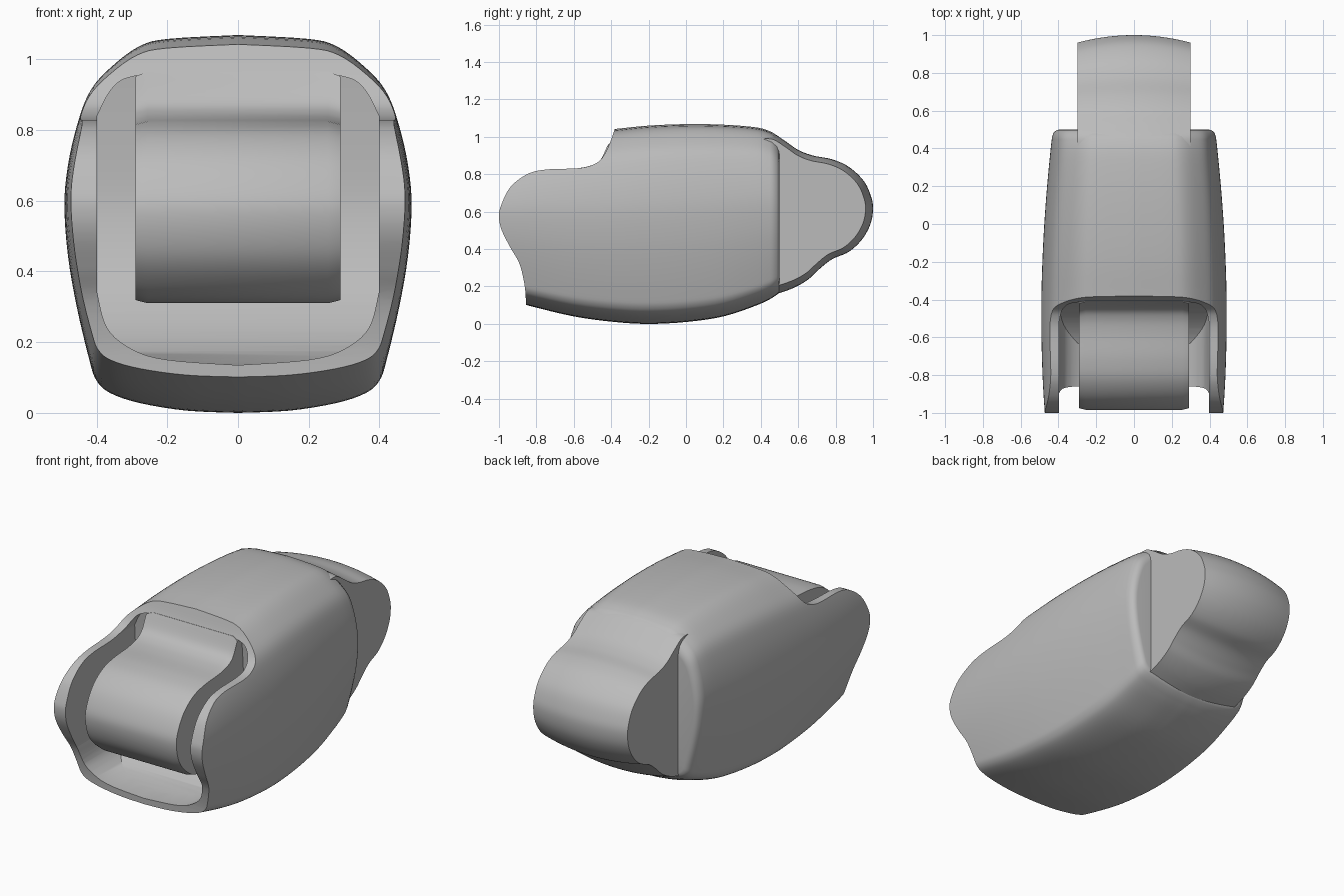
import bpy
import bmesh

cube = bpy.data.objects.get("Cube")
if cube:
    bpy.data.objects.remove(cube, do_unlink=True)

grey = bpy.data.materials.new("neutral grey")
grey.use_nodes = True
GREY = (0.5, 0.5, 0.5, 1)
grey.diffuse_color = GREY
grey.node_tree.nodes["Principled BSDF"].inputs["Base Color"].default_value = GREY


def spline(pts, steps=5):
    """Smooth open curve through tuples of any size."""
    p = [pts[0]] + list(pts) + [pts[-1]]
    out = []
    for a, b, c, d in zip(p, p[1:], p[2:], p[3:]):
        for i in range(steps):
            t = i / steps
            out.append(tuple(
                0.5 * (2 * q + (r - o) * t + (2 * o - 5 * q + 4 * r - s) * t * t
                       + (3 * q - o - 3 * r + s) * t ** 3)
                for o, q, r, s in zip(a, b, c, d)))
    return out + [tuple(pts[-1])]


def mirrored(half):
    """Close a half section by mirroring it in x."""
    return half + [(-x, z) for x, z in reversed(half[1:-1])]


def loft(name, rings):
    """Skin a row of closed rings and cap both ends."""
    bm = bmesh.new()
    rows = [[bm.verts.new(v) for v in ring] for ring in rings]
    n = len(rows[0])
    for a, b in zip(rows, rows[1:]):
        for i in range(n):
            j = (i + 1) % n
            bm.faces.new((a[i], a[j], b[j], b[i]))
    bm.faces.new(rows[0])
    bm.faces.new(rows[-1])
    bmesh.ops.recalc_face_normals(bm, faces=bm.faces[:])
    mesh = bpy.data.meshes.new(name)
    bm.to_mesh(mesh)
    bm.free()
    mesh.materials.append(grey)
    ob = bpy.data.objects.new(name, mesh)
    bpy.context.collection.objects.link(ob)
    return ob


def across(name, profile, slices, centre=(0, 0)):
    """Sweep a (y, z) profile along x, scaled about a centre at each slice."""
    cy, cz = centre
    return loft(name, [[(x, cy + (y - cy) * s, cz + (z - cz) * s) for y, z in profile]
                       for x, s in slices])


def activate(ob):
    bpy.ops.object.select_all(action='DESELECT')
    ob.select_set(True)
    bpy.context.view_layer.objects.active = ob


def cut(ob, tool, operation='DIFFERENCE'):
    tool.hide_render = True
    activate(ob)
    mod = ob.modifiers.new("cut", 'BOOLEAN')
    mod.operation = operation
    mod.solver = 'EXACT'
    mod.object = tool
    bpy.ops.object.modifier_apply(modifier=mod.name)
    bpy.data.objects.remove(tool, do_unlink=True)


# Shell: rounded section as fractions of half width and height
section = mirrored(spline([
    (0, 1), (.41, .99), (.58, .972), (.74, .92), (.86, .86), (.93, .776),
    (.98, .67), (1, .56), (.98, .42), (.93, .28), (.86, .14), (.82, .085),
    (.74, .052), (.57, .026), (.3, .006), (0, 0)], 4))
# Stations: y, half width, bottom, top
stations = spline([
    (-1.1, .465, .17, .93), (-.85, .482, .1, .985), (-.6, .49, .04, 1.02),
    (-.38, .49, .01, 1.042), (-.2, .485, 0, 1.06), (0, .475, .01, 1.068),
    (.2, .46, .04, 1.065), (.38, .443, .1, 1.05), (.46, .434, .138, 1.025)], 4)
stations += [(.485, .425, .155, 1.005), (.497, .41, .167, .985), (.5, .395, .178, .97)]
shell = loft("shell", [[(x * w, y, lo + z * (hi - lo)) for x, z in section]
                       for y, w, lo, hi in stations])

# Curved front opening, seen from the side
front = spline([
    (-.38, 1.045), (-.41, .96), (-.45, .885), (-.5, .85), (-.58, .832),
    (-.75, .825), (-.85, .8), (-.94, .73), (-.99, .63), (-1, .57),
    (-.985, .5), (-.94, .41), (-.89, .32), (-.862, .2), (-.855, .09)], 6)
outline = [(-.37, 1.2)] + front + [(-.85, -.2), (-1.4, -.2), (-1.4, 1.2)]
cut(shell, across("front_cutter", outline, [(-.8, 1), (.8, 1)]))

# Joint pocket: front section limited by a rounded back wall
opening = mirrored(
    spline([(0, .135), (.2, .15), (.3, .18), (.37, .24), (.398, .34)])
    + spline([(.398, .84), (.365, .905), (.33, .94), (.28, .955)]) + [(0, .955)])
pocket = loft("pocket_cutter", [[(x, y, z) for x, z in opening] for y in (-1.3, -.2)])
back_wall = spline([(-.85, .125), (-.7, .15), (-.55, .23), (-.43, .37),
                    (-.37, .55), (-.365, .75), (-.385, 1)])
back_wall = [(-1.4, .05)] + back_wall + [(-1.4, 1)]
cut(pocket, across("back_wall_cutter", back_wall, [(-.7, 1), (.7, 1)]), 'INTERSECT')
cut(shell, pocket)

# Front knuckle between the side walls, with chamfered ends
knuckle_side = spline([
    (-.41, .965), (-.45, .885), (-.5, .85), (-.58, .832), (-.72, .82),
    (-.83, .79), (-.92, .72), (-.975, .62), (-.982, .54), (-.955, .45),
    (-.9, .38), (-.82, .325), (-.72, .31)], 6)
knuckle_side = [(-.3, .965)] + knuckle_side + [(-.3, .31)]
knuckle = across("front_knuckle", knuckle_side,
                 [(-.29, .965), (-.255, 1), (.255, 1), (.29, .965)], (-.72, .57))

# Rear tongue, crowned across its width
tongue_side = spline([
    (.38, 1.03), (.45, 1.027), (.52, .985), (.6, .93), (.68, .9), (.78, .88),
    (.87, .84), (.95, .765), (.99, .68), (1, .61), (.985, .53), (.94, .45),
    (.87, .385), (.78, .345), (.71, .29), (.65, .235), (.57, .19), (.47, .155)], 6)
tongue_side = [(.2, .9)] + tongue_side + [(.2, .25)]
crown = [i / 8 for i in range(-8, 9)]
tongue = across("rear_tongue", tongue_side,
                [(.3 * t, 1 - .1 * t * t) for t in crown], (.6, .62))

for ob in (shell, knuckle, tongue):
    activate(ob)
    bpy.ops.object.shade_smooth_by_angle(angle=.6)
